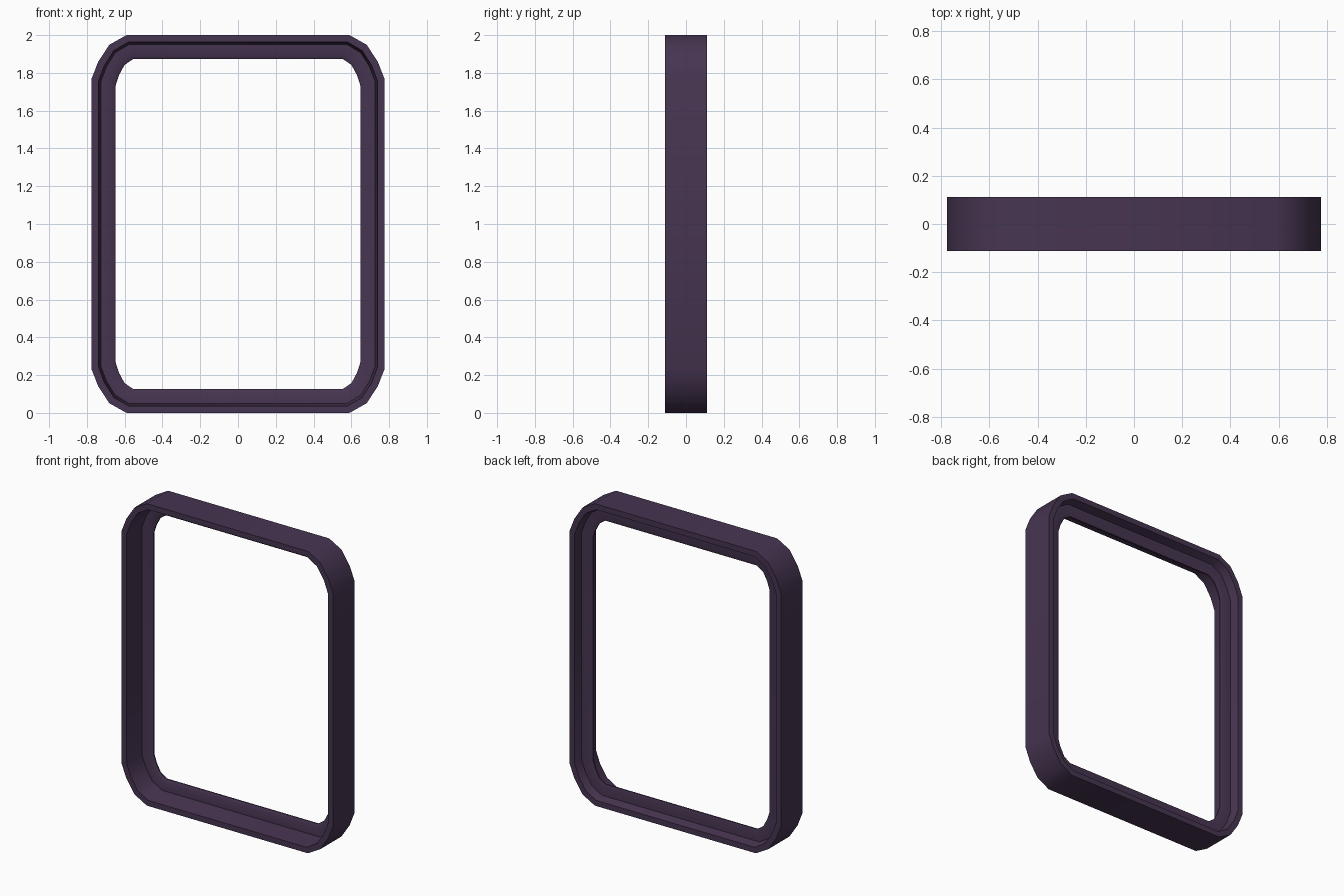
import bpy, bmesh, math

if "Cube" in bpy.data.objects:
    bpy.data.objects.remove(bpy.data.objects["Cube"])

# Colour
mat = bpy.data.materials.new("dark plum")
mat.diffuse_color = (0.062, 0.035, 0.082, 1)
mat.use_nodes = True
mat.node_tree.nodes["Principled BSDF"].inputs["Base Color"].default_value = mat.diffuse_color

HX, HZ = 0.775, 1.0      # outer half width and half height
# corner shape as fractions of the corner radii
CORNER = [(1, 0), (0.81, 0.39), (0.49, 0.78), (0, 1)]


def outline(inset):
    """Rounded rectangle in x, z, shrunk by inset."""
    rx, rz = 0.185 - 0.73 * inset, 0.23 - 0.7 * inset
    cx, cz = HX - inset - rx, HZ - inset - rz
    quad = [(cx + rx * a, cz + rz * b) for a, b in CORNER]
    pts = quad + [(-x, z) for x, z in reversed(quad)]
    pts += [(-x, -z) for x, z in quad] + [(x, -z) for x, z in reversed(quad)]
    return [(x, z + 1.0) for x, z in pts]


# Frame cross-section: (inset, y), with a deep front rebate and a shallow back one
PROFILE = [(0, -0.112), (0.037, -0.112), (0.050, 0.030), (0.108, 0.030),
           (0.127, 0.042), (0.127, 0.050), (0.108, 0.056), (0.050, 0.056),
           (0.037, 0.112), (0, 0.112)]

bm = bmesh.new()
rings = [[bm.verts.new((x, y, z)) for x, z in outline(d)] for d, y in PROFILE]
for i, ring in enumerate(rings):
    nxt = rings[(i + 1) % len(rings)]
    for j in range(len(ring)):
        k = (j + 1) % len(ring)
        bm.faces.new((ring[j], ring[k], nxt[k], nxt[j]))
bmesh.ops.recalc_face_normals(bm, faces=bm.faces[:])

mesh = bpy.data.meshes.new("window_frame")
bm.to_mesh(mesh)
bm.free()
mesh.materials.append(mat)
frame = bpy.data.objects.new("window_frame", mesh)
bpy.context.collection.objects.link(frame)
bpy.context.view_layer.objects.active = frame
frame.select_set(True)
bpy.ops.object.shade_smooth_by_angle(angle=math.radians(32))
